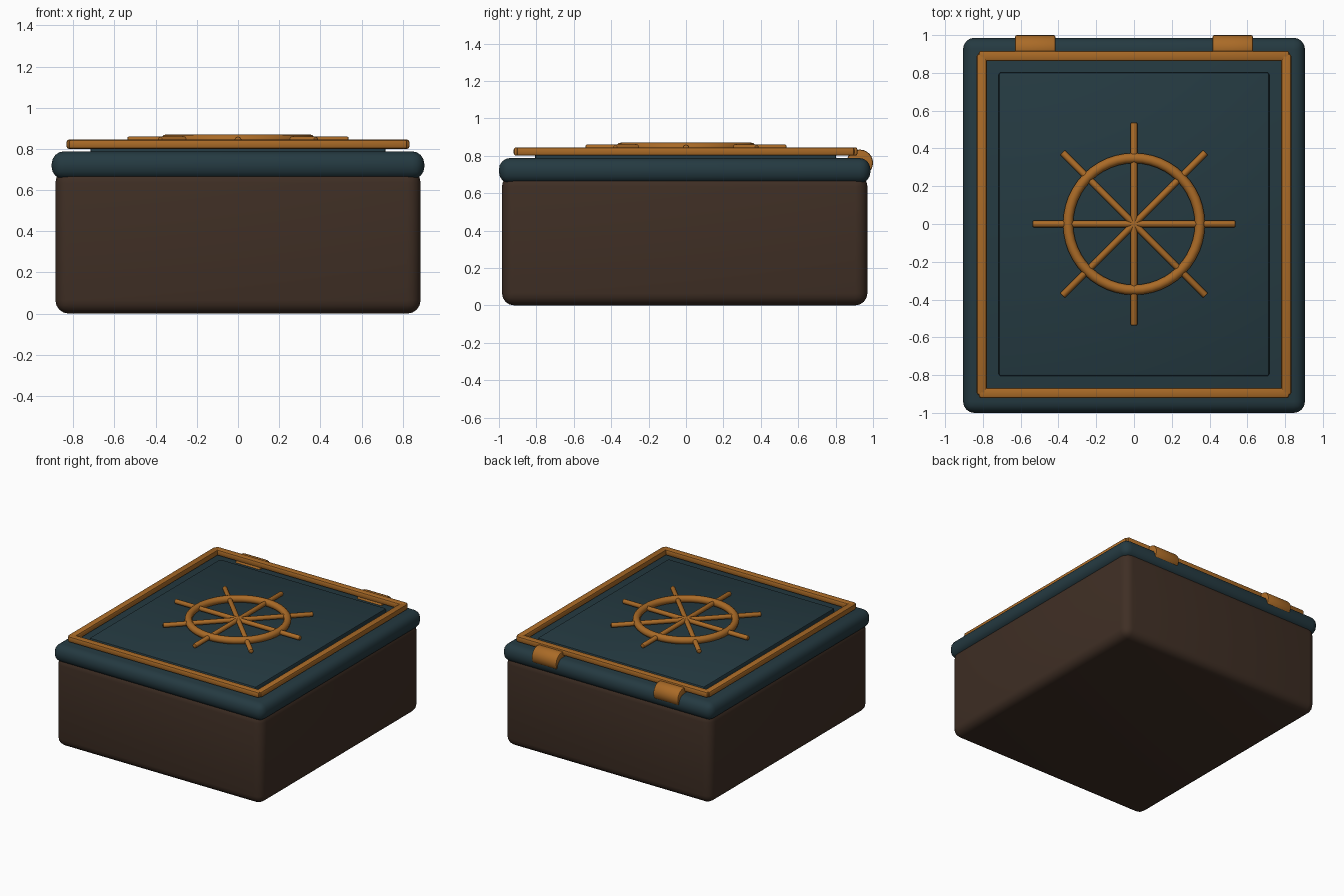
import bpy, math
from mathutils import Vector

if "Cube" in bpy.data.objects:
    bpy.data.objects.remove(bpy.data.objects["Cube"])


def material(name, rgb):
    m = bpy.data.materials.new(name)
    m.diffuse_color = (*rgb, 1)
    m.use_nodes = True
    m.node_tree.nodes["Principled BSDF"].inputs["Base Color"].default_value = m.diffuse_color
    return m


brown = material("dark brown wood", (0.050, 0.028, 0.018))
teal = material("deep teal", (0.018, 0.042, 0.053))
brass = material("aged brass", (0.40, 0.145, 0.020))


def finish(name, mat, bevel=0, segments=3):
    ob = bpy.context.object
    ob.name = name
    ob.data.materials.append(mat)
    if bevel:
        b = ob.modifiers.new("bevel", 'BEVEL')
        b.width, b.segments = bevel, segments
        b.limit_method = 'ANGLE'
        b.angle_limit = math.radians(40)
        bpy.ops.object.modifier_apply(modifier="bevel")
    bpy.ops.object.shade_smooth_by_angle(angle=math.radians(35))
    return ob


def box(name, lo, hi, mat, bevel, segments=3):
    lo, hi = Vector(lo), Vector(hi)
    bpy.ops.mesh.primitive_cube_add(size=1, location=(lo + hi) / 2)
    bpy.context.object.scale = hi - lo
    bpy.ops.object.transform_apply(location=False, rotation=False, scale=True)
    return finish(name, mat, bevel, segments)


def rod(name, centre, radius, length, rotation, mat, sides, bevel):
    bpy.ops.mesh.primitive_cylinder_add(vertices=sides, radius=radius, depth=length,
                                        location=centre, rotation=rotation)
    return finish(name, mat, bevel, 2)


# Box body, lid and raised lid panel
box("body", (-0.887, -0.984, 0), (0.887, 0.970, 0.70), brown, 0.065, 4)
box("lid", (-0.905, -1.0, 0.652), (0.905, 0.986, 0.788), teal, 0.06, 4)
box("lid_panel", (-0.717, -0.806, 0.75), (0.717, 0.803, 0.818), teal, 0.014, 2)

# Brass frame bars around the lid
for s, side in ((-1, "left"), (1, "right")):
    x = s * 0.806
    box("frame_" + side, (x - 0.027, -0.905, 0.80), (x + 0.027, 0.900, 0.845), brass, 0.012, 2)
for s, side in ((-1, "front"), (1, "back")):
    y = s * 0.892 - 0.002
    box("frame_" + side, (-0.822, y - 0.027, 0.80), (0.822, y + 0.027, 0.845), brass, 0.012, 2)

# Barrel hinges on the back edge
for s, side in ((-1, "left"), (1, "right")):
    rod("hinge_" + side, (s * 0.523, 0.929, 0.762), 0.071, 0.214,
        (0, math.pi / 2, 0), brass, 24, 0.010)

# Ship wheel emblem: rim and four crossing spokes
bpy.ops.mesh.primitive_torus_add(major_radius=0.349, minor_radius=0.027, major_segments=48,
                                 minor_segments=12, location=(0, 0, 0.843))
finish("wheel_rim", brass)
for i in range(4):
    rod("wheel_spoke_%d" % (i + 1), (0, 0, 0.842), 0.0175, 1.074,
        (0, math.pi / 2, i * math.pi / 4), brass, 12, 0.006)
